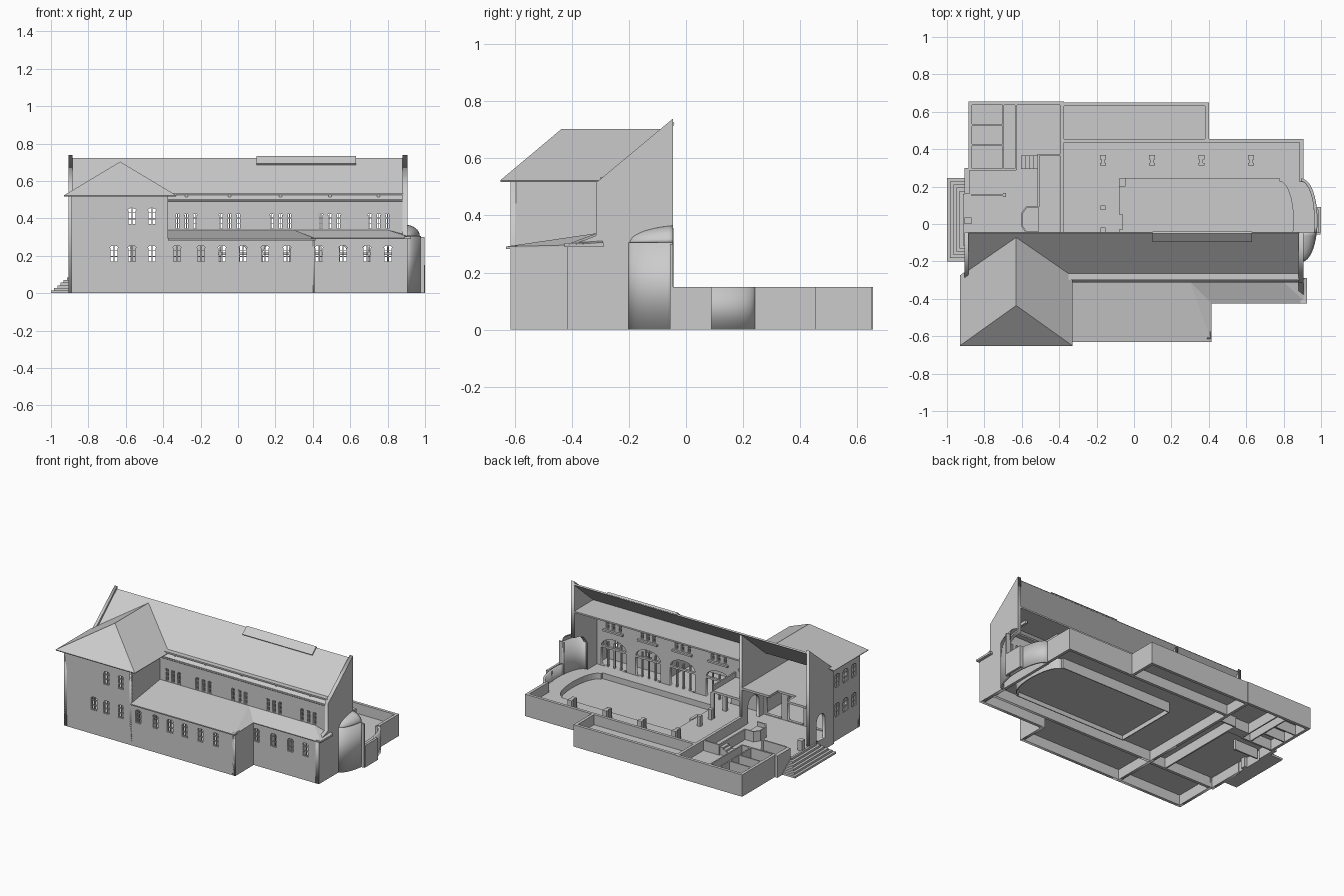
import bpy, bmesh, math
from mathutils import Matrix

if "Cube" in bpy.data.objects:
    bpy.data.objects.remove(bpy.data.objects["Cube"])

CUT = -0.045          # plane where the tall half of the church is sliced
LOW = 0.15            # height of the sliced low walls
FLOOR = 0.08


def add(name, me):
    ob = bpy.data.objects.new(name, me)
    bpy.context.collection.objects.link(ob)
    return ob


def boxes(name, items):
    """One object from boxes given as (x0, x1, y0, y1, z0, z1)."""
    bm = bmesh.new()
    for x0, x1, y0, y1, z0, z1 in items:
        m = Matrix.Translation(((x0+x1)/2, (y0+y1)/2, (z0+z1)/2)) @ Matrix.Diagonal((x1-x0, y1-y0, z1-z0, 1))
        bmesh.ops.create_cube(bm, size=1, matrix=m)
    me = bpy.data.meshes.new(name)
    bm.to_mesh(me)
    bm.free()
    return add(name, me)


def sheet(name, verts, faces, t=0.01, offset=0):
    me = bpy.data.meshes.new(name)
    me.from_pydata(verts, [], faces)
    bm = bmesh.new()
    bm.from_mesh(me)
    bmesh.ops.recalc_face_normals(bm, faces=bm.faces)
    bm.to_mesh(me)
    bm.free()
    ob = add(name, me)
    if t:
        s = ob.modifiers.new("thickness", 'SOLIDIFY')
        s.thickness, s.offset, s.use_even_offset = t, offset, True
    return ob


def path_wall(name, pts, z0, z1, t=0.02):
    """Upright wall of even thickness along a plan polyline."""
    n = len(pts)
    v = [(x, y, z0) for x, y in pts] + [(x, y, z1) for x, y in pts]
    return sheet(name, v, [(i, i+1, n+i+1, n+i) for i in range(n-1)], t)


def plate(name, outline, holes, plane, pos, t=0.02):
    """Flat outline with holes, extruded; plane is XZ, YZ or XY."""
    cu = bpy.data.curves.new(name, 'CURVE')
    cu.dimensions, cu.fill_mode, cu.extrude = '2D', 'BOTH', t/2
    for loop in [outline] + holes:
        sp = cu.splines.new('POLY')
        sp.points.add(len(loop)-1)
        for p, (u, v) in zip(sp.points, loop):
            p.co = (u, v, 0, 1)
        sp.use_cyclic_u = True
    tmp = add("tmp", cu)
    bpy.context.view_layer.update()
    me = bpy.data.meshes.new_from_object(tmp.evaluated_get(bpy.context.evaluated_depsgraph_get()))
    bpy.data.objects.remove(tmp)
    m = {'XZ': Matrix(((1, 0, 0, 0), (0, 0, -1, pos), (0, 1, 0, 0), (0, 0, 0, 1))),
         'YZ': Matrix(((0, 0, 1, pos), (1, 0, 0, 0), (0, 1, 0, 0), (0, 0, 0, 1))),
         'XY': Matrix.Translation((0, 0, pos))}[plane]
    me.transform(m)
    return add(name, me)


def rect(u0, u1, v0, v1):
    return [(u0, v0), (u1, v0), (u1, v1), (u0, v1)]


def arch(c, w, z0, z1, rise, n=8):
    top = [(c+w/2*math.cos(math.pi*i/n), z1-rise+rise*math.sin(math.pi*i/n)) for i in range(n+1)]
    return [(c-w/2, z0), (c+w/2, z0)] + top


def windowed(name, outline, wins, plane, pos, extra=()):
    """Wall with arched openings plus mullions and sills; wins = (centre, width, z0, z1)."""
    plate(name, outline, [arch(c, w, a, b, w*0.3) for c, w, a, b in wins] + list(extra), plane, pos)
    bars = []
    for c, w, a, b in wins:
        f = 0.004
        parts = [(c-w/2, c-w/2+f, a, b-w*.3), (c+w/2-f, c+w/2, a, b-w*.3), (c-w/2, c+w/2, a-f, a+f)]
        parts += [(c-w/2, c+w/2, a+(b-a)*k-f/2, a+(b-a)*k+f/2) for k in (.35, .72)]
        parts.append((c-f/2, c+f/2, a, b))
        for u0, u1, v0, v1 in parts:
            d = (pos-.006, pos+.006)
            bars.append((u0, u1, *d, v0, v1) if plane == 'XZ' else (*d, u0, u1, v0, v1))
    boxes(name + "_window_bars", bars)


LOWER, UPPER = (.165, .255), (.365, .455)

# Transept block walls
windowed("transept_front_wall", rect(-.89, -.375, 0, .52),
         [(x, .045, *LOWER) for x in (-.663, -.567, -.46)] + [(x, .045, *UPPER) for x in (-.567, -.46)], 'XZ', -.605)
windowed("transept_west_wall", rect(-.615, -.30, 0, .52),
         [(y, .05, *r) for y in (-.37, -.46, -.55) for r in (LOWER, UPPER)], 'YZ', -.88)
plate("transept_east_wall", rect(-.615, -.30, 0, .52), [], 'YZ', -.385)

# Side aisle walls
windowed("aisle_front_wall", rect(-.375, .40, 0, .29),
         [(x, .045, *LOWER) for x in (-.326, -.198, -.086, .027, .144, .262)], 'XZ', -.605)
plate("aisle_end_wall", rect(-.615, -.405, 0, .295), [], 'YZ', .40)
windowed("small_aisle_front_wall", rect(.39, .905, 0, .295),
         [(x, .045, *LOWER) for x in (.433, .561, .69, .802)], 'XZ', -.405)

# Nave wall: clerestory windows above, wide arcade arches below
groups = [(-.276), -.045, .228, .491, .752]
clerestory = [(g+d, .024, .342, .425) for g in groups for d in (-.047, 0, .047)]
arcade = [arch(c, .19, FLOOR, .275, .06, 12) for c in (-.045, .228, .491, .752)]
windowed("nave_wall", rect(-.375, .89, 0, .50), clerestory, 'XZ', -.30, arcade)
boxes("arcade_posts", [(c+d-.005, c+d+.005, -.306, -.294, FLOOR, .25)
                       for c in (-.045, .228, .491, .752) for d in (-.05, 0, .05)] +
      [(c-.095, c+.095, -.306, -.29, .205, .218) for c in (-.045, .228, .491, .752)])
boxes("clerestory_sills", [(g-.075, g+.075, -.29, -.275, .325, .337) for g in groups])

# Gable end walls and inner cross wall
gable = [(CUT, .74), (-.315, .515)]
plate("west_gable", [(-.315, 0), (CUT, 0)] + gable, [arch(-.17, .09, FLOOR, .26, .045)], 'YZ', -.895)
plate("east_gable", [(-.415, 0), (-.19, 0), (-.19, .26), (-.15, .315), (-.10, .34), (CUT, .35)] + gable +
      [(-.315, .33), (-.415, .29)], [], 'YZ', .893, .025)
plate("cross_wall", [(-.30, 0), (CUT, 0), (CUT, .71), (-.30, .49)],
      [arch(-.17, .12, FLOOR, .25, .05)], 'YZ', -.385)

# Roofs
sheet("nave_roof", [(-.885, -.31, .49), (.885, -.31, .49), (.885, CUT, .72), (-.885, CUT, .72)], [(0, 1, 2, 3)])
sheet("transept_roof", [(-.93, -.65, .52), (-.33, -.65, .52), (-.33, -.275, .52), (-.63, -.065, .70),
                        (-.93, -.275, .52), (-.63, -.435, .70)],
      [(0, 1, 5), (1, 2, 3, 5), (0, 5, 3, 4)], .006)
sheet("aisle_roof", [(-.375, -.63, .288), (.415, -.63, .288), (.415, -.425, .293), (.30, -.31, .335),
                     (-.375, -.31, .335), (.925, -.425, .293), (.80, -.31, .335), (.925, -.29, .303)],
      [(0, 1, 3, 4), (1, 2, 3), (2, 5, 6, 3), (5, 7, 6)], .006)
boxes("aisle_soffits", [(-.375, .415, -.63, -.60, .283, .288), (.415, .925, -.425, -.40, .29, .296),
                        (.89, .925, -.425, -.29, .29, .303)])
sheet("ridge_skylight", [(.10, -.092, .688), (.63, -.092, .688), (.63, CUT, .728), (.10, CUT, .728)],
      [(0, 1, 2, 3)], .014)

# Ceiling, galleries and loft
boxes("nave_ceiling", [(-.375, .885, -.30, CUT, .525, .535), (-.375, .885, -.29, -.255, .485, .495)])
boxes("ceiling_ribs", [(g-.008, g+.008, -.29, CUT-.1, .505, .525) for g in groups])
boxes("upper_floor", [(-.88, -.385, -.60, -.14, .335, .35), (-.60, -.385, -.14, CUT, .335, .35),
                      (-.88, -.74, -.14, CUT, .335, .35)])
boxes("loft", [(-.375, -.165, -.29, CUT, .255, .27), (-.175, -.165, -.29, CUT, .27, .305),
               (-.18, -.155, -.20, -.175, FLOOR, .255), (-.18, -.155, -.06, CUT, FLOOR, .255)])
plate("lobby_arcade", rect(-.88, -.385, FLOOR, .335),
      [arch(c, .12, FLOOR+.005, .29, .06) for c in (-.80, -.635, -.47)], 'XZ', -.29)

# Sunken nave floor with rounded end, and the main floor around it
arc = [(.78+.075*math.cos(a), .02+.21*math.sin(a)) for a in [math.pi/2-math.pi*i/16 for i in range(17)]]
pit = [(-.08, .245), (.78, .245)] + arc + [(.78, -.205), (-.08, -.205)]
plan = [(-.885, -.60), (.40, -.60), (.40, -.405), (.895, -.405), (.895, .445), (.39, .445), (.39, .64),
        (-.875, .64), (-.875, .285), (-.90, .285)]
plate("main_floor", plan, [pit], 'XY', FLOOR-.005, .01)
plate("sunken_floor", pit, [], 'XY', .035, .01)
path_wall("sunken_floor_edge", pit + pit[:1], 0, FLOOR, .006)
boxes("pit_steps", [(-.08, -.045, .20, .243, .04, .065), (-.08, -.06, -.03, .05, .04, .085)])

# Curved east end: tall part with half dome, then low sliced part
def ring(y):
    return (.895+.078*math.sqrt(max(0, 1-((y-.02)/.215)**2)), y)

def ys(y0, y1, n=14):
    a0, a1 = [math.asin(max(-1, min(1, (y-.02)/.215))) for y in (y0, y1)]
    return [.02+.215*math.sin(a0+(a1-a0)*i/n) for i in range(n+1)]

tall = ys(-.195, CUT)
apse = path_wall("apse_wall", [ring(y) for y in tall], 0, .305, .016)
low_apse = path_wall("apse_low_wall", [ring(y) for y in ys(CUT, .235)], 0, LOW, .016)
K = 8
dv = []
for y in tall:
    r = math.sqrt(max(0, 1-((y-.02)/.215)**2))
    dv += [(.895+.078*r*math.cos(k*math.pi/2/K), y, .305+.06*r*math.sin(k*math.pi/2/K)) for k in range(K+1)]
dome = sheet("apse_dome", dv, [(i*(K+1)+k, i*(K+1)+k+1, (i+1)*(K+1)+k+1, (i+1)*(K+1)+k)
                               for i in range(len(tall)-1) for k in range(K)], .006)
plate("apse_floor", [(.89, -.19)] + [ring(y) for y in ys(-.19, .23)] + [(.89, .23)], [], 'XY', FLOOR-.005, .01)
boxes("apse_niche", [(.96, .998, -.056, CUT, 0, .30), (.985, 1.0, CUT, .09, 0, LOW),
                     (.96, 1.0, .075, .09, 0, LOW), (.96, .99, CUT, .08, FLOOR-.01, FLOOR)])
for ob in (apse, low_apse, dome):
    bpy.ops.object.select_all(action='DESELECT')
    ob.select_set(True)
    bpy.context.view_layer.objects.active = ob
    bpy.ops.object.shade_smooth_by_angle(angle=math.radians(35))

# Low sliced outer walls of the cut-away half
path_wall("low_nave_wall", [(.895, .225), (.895, .445), (-.375, .445)], 0, LOW)
path_wall("low_wing_wall", [(.39, .445), (.39, .64), (-.385, .64)], 0, LOW)
path_wall("low_room_wall", [(-.385, CUT), (-.385, .645), (-.875, .645), (-.875, .285)], 0, LOW)
boxes("low_entrance_wall", [(-.905, -.88, .16, .30, 0, LOW), (-.905, -.87, 0, .035, 0, LOW),
                            (-.90, -.89, CUT, .17, 0, FLOOR)])

# Low partitions between the small rooms
boxes("partitions", [(-.703, -.694, .29, .64, 0, LOW), (-.635, -.626, .29, .64, 0, LOW),
                     (-.87, -.70, .525, .534, 0, LOW), (-.87, -.70, .418, .427, 0, LOW),
                     (-.885, -.63, .285, .297, 0, LOW), (-.87, -.70, .15, .16, 0, LOW),
                     (-.70, -.685, .145, .165, 0, LOW), (-.515, -.505, .09, .37, 0, LOW),
                     (-.515, -.385, .365, .375, 0, LOW)])
boxes("stair", [(-.625+.022*i, -.603+.022*i, .295, .365, 0, .085+.012*i) for i in range(5)])
bay = [(-.51, CUT), (-.575, CUT), (-.60, -.01), (-.60, .055), (-.575, .09), (-.51, .09)]
path_wall("bay_screen", bay, FLOOR, LOW, .008)
plate("bay_top", bay, [], 'XY', .115, .01)

# Sliced pillars: narrow shaft on a wider back
boxes("pillars", [b for x in (-.165, .096, .36, .626) for b in
                  ((x-.016, x+.016, .345, .37, FLOOR, LOW), (x-.010, x+.010, .325, .345, FLOOR, LOW),
                   (x-.016, x+.016, .312, .325, FLOOR, LOW))] +
      [(-.178, -.152, .075, .10, FLOOR, LOW), (-.178, -.152, CUT, -.02, FLOOR, LOW)])

# Foundation walls seen from below
boxes("foundation", [(-.885, -.385, -.32, -.30, 0, FLOOR), (.88, .90, -.19, .23, 0, FLOOR),
                     (-.515, -.505, -.30, .09, 0, FLOOR-.005)])

# Entrance steps, pyramid style
boxes("entrance_steps", [(-1+.017*i, -.90, -.20+.017*i, .245-.017*i, .014*i, .014*(i+1)) for i in range(6)])
